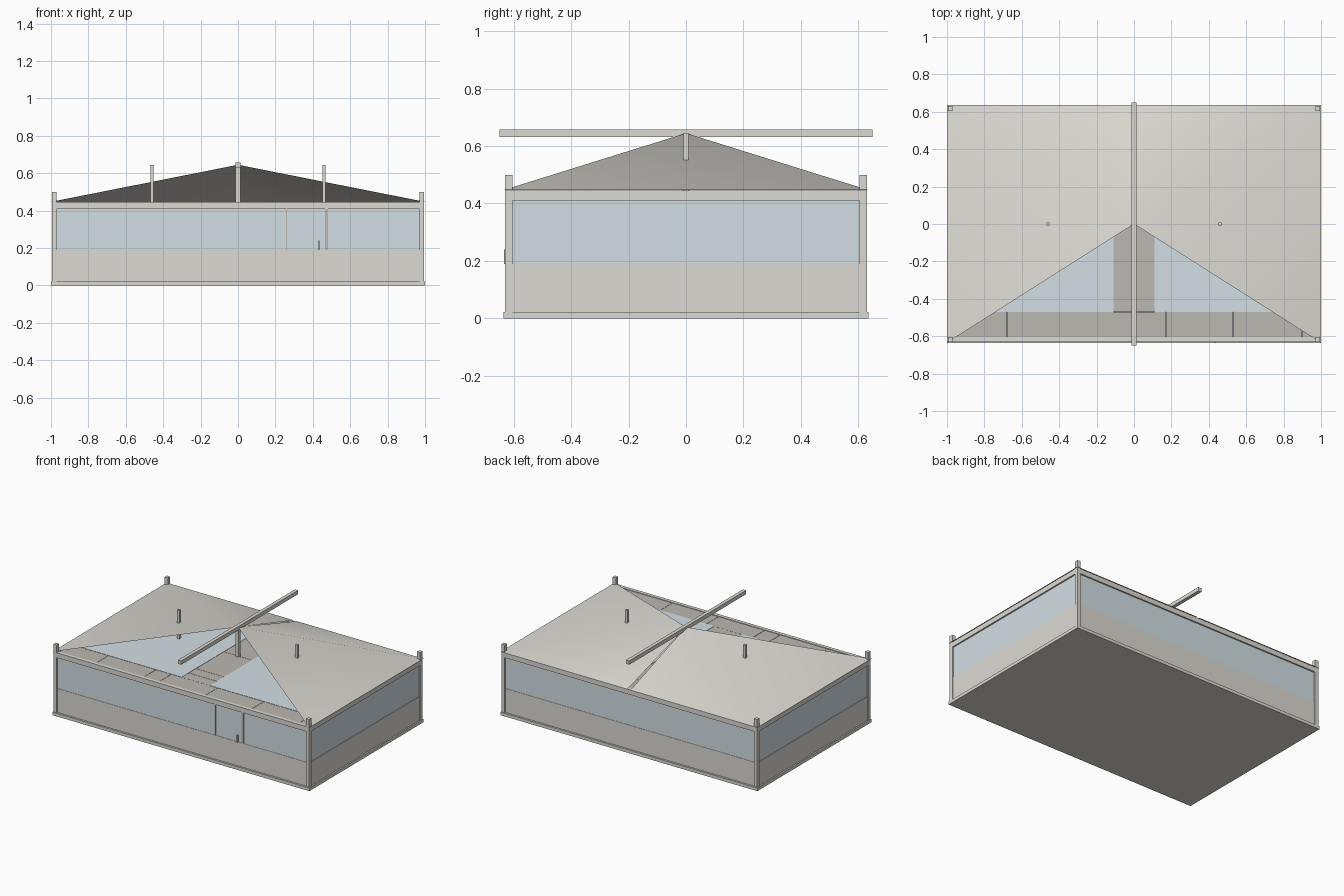
import bpy, bmesh

if "Cube" in bpy.data.objects:
    bpy.data.objects.remove(bpy.data.objects["Cube"])

def mat(name, col):
    m = bpy.data.materials.new(name)
    m.diffuse_color = (*col, 1)
    m.use_nodes = True
    m.node_tree.nodes["Principled BSDF"].inputs["Base Color"].default_value = m.diffuse_color
    return m

STONE = mat("pale_stone", (0.72, 0.70, 0.65))
TILE = mat("tile_grey", (0.50, 0.48, 0.45))
GLASS = mat("pale_glass", (0.65, 0.74, 0.78))

def finish(name, bm, material):
    me = bpy.data.meshes.new(name)
    bm.to_mesh(me)
    bm.free()
    ob = bpy.data.objects.new(name, me)
    bpy.context.collection.objects.link(ob)
    me.materials.append(material)
    return ob

def box(name, x0, x1, y0, y1, z0, z1, material=STONE):
    bm = bmesh.new()
    bmesh.ops.create_cube(bm, size=1)
    for v in bm.verts:
        v.co = ((x0 + x1) / 2 + v.co.x * (x1 - x0),
                (y0 + y1) / 2 + v.co.y * (y1 - y0),
                (z0 + z1) / 2 + v.co.z * (z1 - z0))
    return finish(name, bm, material)

def post(name, x, y, z0, z1, r=0.0125):
    return box(name, x - r, x + r, y - r, y + r, z0, z1)

X, Y = 0.995, 0.63          # outer faces of the frame
XI, YI = 0.97, 0.605        # inner faces of the frame
SILL, HEAD, EAVE, APEX = 0.19, 0.41, 0.447, 0.645

# Base plinth
box("base_slab", -1, 1, -0.635, 0.635, 0, 0.022)

# Corner posts
for sx, nx in ((-1, "left"), (1, "right")):
    for sy, ny in ((-1, "front"), (1, "back")):
        post(f"corner_post_{ny}_{nx}", sx * 0.9825, sy * 0.6175, 0.022, 0.5)

# Walls: lower panel, glazing and head beam on each side
for s, n in ((-1, "front"), (1, "back")):
    def run(name, outer, z0, z1, m=STONE):
        a, b = sorted((s * outer, s * YI))
        box(f"{name}_{n}", -XI, XI, a, b, z0, z1, m)
    run("lower_panel", 0.622, 0.022, SILL)
    run("window", 0.62, SILL, HEAD, GLASS)
    run("head_beam", Y, HEAD, 0.445)
for s, n in ((-1, "left"), (1, "right")):
    def run(name, outer, z0, z1, m=STONE):
        a, b = sorted((s * outer, s * XI))
        box(f"{name}_{n}", a, b, -YI, YI, z0, z1, m)
    run("lower_panel", 0.99, 0.022, SILL)
    run("window", 0.985, SILL, HEAD, GLASS)
    run("head_beam", X, HEAD, 0.445)

# Door jambs and handle in the front glazing
box("door_jamb_left", 0.256, 0.263, -0.626, -0.618, SILL, HEAD, TILE)
box("door_jamb_right", 0.466, 0.48, -0.626, -0.618, SILL, HEAD, TILE)
box("door_handle", 0.431, 0.437, -0.634, -0.618, SILL, 0.24, TILE)

# Upper deck under the roof, with paving and glass panels
box("deck", -XI, XI, -YI, YI, 0.415, 0.43, TILE)
cuts = [-XI, -0.68, -0.31, -0.19, 0.17, 0.53, 0.9, XI]
for i, (a, b) in enumerate(zip(cuts, cuts[1:])):
    for s in (-1, 1):
        y0, y1 = sorted((s * YI, s * 0.47))
        box(f"walk_tile_{i}", a + 0.001, b - 0.001, y0, y1, 0.43, 0.441, TILE)
rows = [-0.47, -0.39, -0.31, 0, 0.47]
for i, (a, b) in enumerate(zip(rows, rows[1:])):
    box(f"aisle_tile_{i}", -0.11, 0.11, a + 0.001, b - 0.001, 0.43, 0.441, TILE)
for s, n in ((-1, "left"), (1, "right")):
    a, b = sorted((s * 0.11, s * XI))
    box(f"deck_glass_{n}", a, b, -0.47, 0.47, 0.43, 0.443, GLASS)

# Roof: two mirrored thin shells, open at the front, with a slot along the back centre
for s, n in ((-1, "left"), (1, "right")):
    bm = bmesh.new()
    g = s * 0.012
    apex, fc, bc, mid = [bm.verts.new(p) for p in (
        (0, 0, APEX), (s, -0.635, EAVE), (s, 0.635, EAVE), (g, 0.635, EAVE))]
    bm.faces.new((apex, fc, bc))
    bm.faces.new((apex, bc, mid))
    if s < 0:
        bmesh.ops.reverse_faces(bm, faces=bm.faces[:])
    for f in bm.faces:
        f.smooth = True
    finish(f"roof_{n}", bm, STONE)

# Posts through the roof and the long ridge beam
post("centre_post", 0, 0, 0.44, 0.645)
for s, n in ((-1, "left"), (1, "right")):
    post(f"roof_post_{n}", s * 0.46, 0, 0.44, 0.645, 0.009)
box("ridge_beam", -0.0125, 0.0125, -0.65, 0.65, 0.631, 0.658)
